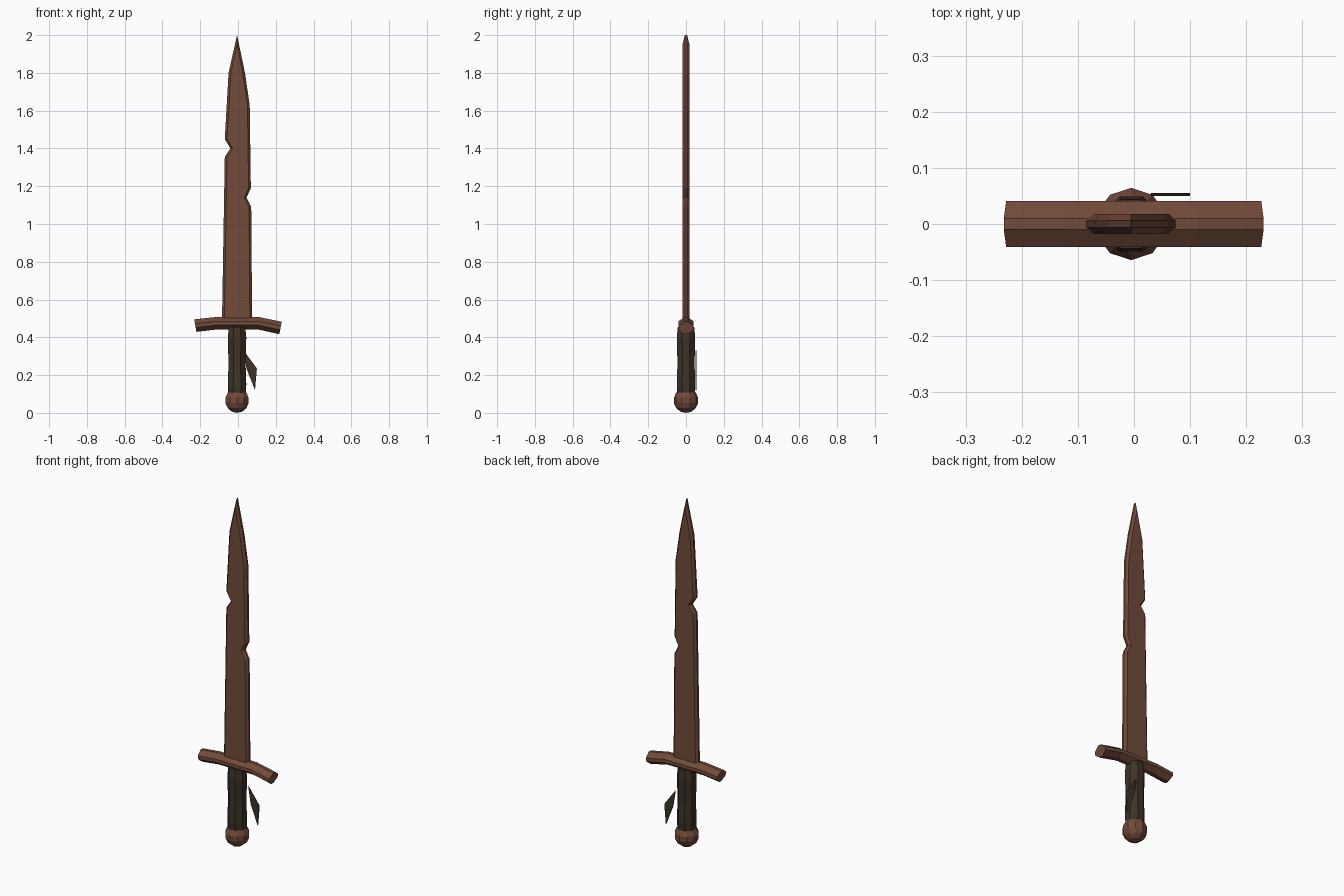
import bpy
import bmesh
from math import sin, cos, pi

if "Cube" in bpy.data.objects:
    bpy.data.objects.remove(bpy.data.objects["Cube"], do_unlink=True)

CX = -0.005  # axis of blade, grip and pommel


def material(name, rgb):
    m = bpy.data.materials.new(name)
    m.use_nodes = True
    m.diffuse_color = (*rgb, 1)
    m.node_tree.nodes["Principled BSDF"].inputs["Base Color"].default_value = (*rgb, 1)
    return m


rust = material("rusty brown", (0.165, 0.070, 0.042))
leather = material("dark leather", (0.048, 0.032, 0.020))


def loft(name, rings, mat):
    """Bridge consecutive rings of points and cap both ends."""
    bm = bmesh.new()
    loops = [[bm.verts.new(p) for p in ring] for ring in rings]
    n = len(loops[0])
    for a, b in zip(loops, loops[1:]):
        for i in range(n):
            j = (i + 1) % n
            bm.faces.new((a[i], a[j], b[j], b[i]))
    bm.faces.new(loops[0][::-1])
    bm.faces.new(loops[-1])
    bmesh.ops.recalc_face_normals(bm, faces=bm.faces)
    mesh = bpy.data.meshes.new(name)
    bm.to_mesh(mesh)
    bm.free()
    mesh.materials.append(mat)
    obj = bpy.data.objects.new(name, mesh)
    bpy.context.collection.objects.link(obj)
    return obj


def circle(r, z, sides, start):
    return [(CX + r * cos(start + 2 * pi * i / sides),
             r * sin(start + 2 * pi * i / sides), z) for i in range(sides)]


# Chipped blade with bevelled edges
outline = [(-0.085, 0.47), (-0.07, 1.355), (-0.04, 1.40), (-0.07, 1.45),
           (-0.05, 1.80), (CX, 2.0), (0.037, 1.80), (0.062, 1.63),
           (0.068, 1.19), (0.045, 1.14), (0.07, 1.09), (0.075, 0.47)]


def blade_ring(y, inset):
    ring = []
    for x, z in outline:
        if x == CX:
            ring.append((x, y, z - 4 * inset))
        else:
            ring.append((x + (inset if x < CX else -inset), y, z))
    return ring


loft("blade", [blade_ring(-0.018, 0.012), blade_ring(-0.006, 0),
               blade_ring(0.006, 0), blade_ring(0.018, 0.012)], rust)

# Drooping crossguard with a bevelled section
section = [(-0.01, 1), (0.01, 1), (0.041, 0.3), (0.041, -0.3),
           (0.01, -1), (-0.01, -1), (-0.041, -0.3), (-0.041, 0.3)]
stations = [(-0.226, 0.462, -0.006), (-0.12, 0.474, -0.002),
            (0.11, 0.474, 0.002), (0.225, 0.450, 0.006)]
loft("crossguard", [[(x + lean * h, y, z + 0.033 * h) for y, h in section]
                    for x, z, lean in stations], rust)

# Wrapped grip
profile = [(0.050, 0.10), (0.053, 0.15), (0.049, 0.26), (0.053, 0.40), (0.047, 0.455)]
loft("grip", [circle(r, z, 8, pi / 8) for r, z in profile], leather)

# Faceted ball pommel
R = 0.066
steps = 7
loft("pommel", [circle(R * max(sin(pi * k / steps), 0.001),
                       R - R * cos(pi * k / steps), 10, pi / 2)
                for k in range(steps + 1)], rust)

# Loose strip of leather hanging behind the grip
strip = [(0.03, 0.33), (0.10, 0.235), (0.09, 0.12), (0.045, 0.235)]
loft("loose_strip", [[(x, y, z) for x, z in strip] for y in (0.050, 0.055)], leather)
